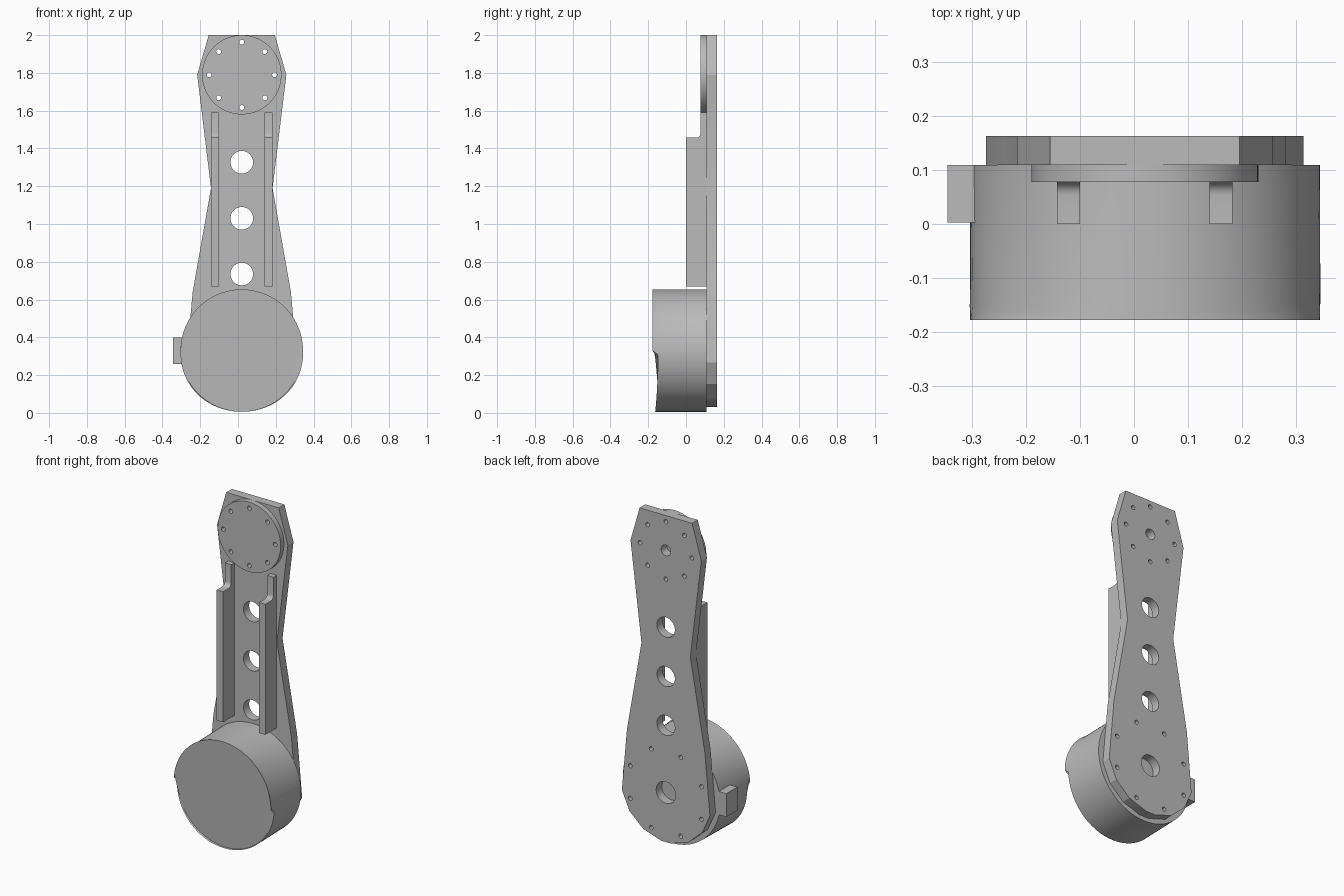
import bpy, bmesh
from math import sin, cos, radians, tau
from mathutils import Matrix

if "Cube" in bpy.data.objects:
    bpy.data.objects.remove(bpy.data.objects["Cube"])

CX = 0.02                      # centre line of the arm
LOW, HIGH = 0.33, 1.79         # heights of the two joint axes
BACK, FACE = 0.163, 0.109      # back and front of the plate

grey = bpy.data.materials.new("plain_grey")
grey.use_nodes = True
colour = (0.5, 0.5, 0.5, 1)
grey.diffuse_color = colour
grey.node_tree.nodes["Principled BSDF"].inputs["Base Color"].default_value = colour

FRONTAL = Matrix(((1, 0, 0), (0, 0, -1), (0, 1, 0)))   # outline in xz
SIDEWAYS = Matrix(((0, 0, 1), (1, 0, 0), (0, 1, 0)))   # outline in yz


def circle(x, z, r, n=32):
    return [(x + r * cos(tau * i / n), z + r * sin(tau * i / n)) for i in range(n)]


def bolt_holes(z, ring, r, turn=0):
    angles = [radians(turn + 45 * i) for i in range(8)]
    return [circle(CX + ring * cos(a), z + ring * sin(a), r, 12) for a in angles]


def finish(name, bm):
    mesh = bpy.data.meshes.new(name)
    bm.to_mesh(mesh)
    bm.free()
    mesh.materials.append(grey)
    obj = bpy.data.objects.new(name, mesh)
    bpy.context.collection.objects.link(obj)
    bpy.ops.object.select_all(action='DESELECT')
    obj.select_set(True)
    bpy.context.view_layer.objects.active = obj
    bpy.ops.object.shade_smooth_by_angle(angle=radians(20))
    return obj


def extrude_outline(name, loops, start, end, frame):
    """Fill an outline (first loop) with holes (other loops) and extrude it."""
    curve = bpy.data.curves.new(name, 'CURVE')
    curve.dimensions, curve.fill_mode = '2D', 'BOTH'
    curve.extrude = abs(end - start) / 2
    for loop in loops:
        spline = curve.splines.new('POLY')
        spline.points.add(len(loop) - 1)
        for point, (u, v) in zip(spline.points, loop):
            point.co = (u, v, 0, 1)
        spline.use_cyclic_u = True
    temp = bpy.data.objects.new(name + "_outline", curve)
    bm = bmesh.new()
    mesh = temp.to_mesh()
    bm.from_mesh(mesh)
    temp.to_mesh_clear()
    bpy.data.objects.remove(temp)
    bpy.data.curves.remove(curve)
    bmesh.ops.remove_doubles(bm, verts=bm.verts, dist=0.0001)
    shift = frame.col[2].normalized()
    middle = (start + end) / 2
    offset = [abs(c) * middle for c in shift]
    bm.transform(Matrix.Translation(offset) @ frame.to_4x4())
    bmesh.ops.recalc_face_normals(bm, faces=bm.faces)
    return finish(name, bm)


# Arm plate: faceted lower end, narrow waist, tapered head
half = [(0.3 * cos(radians(a)), LOW + 0.3 * sin(radians(a))) for a in (-84, -60, -36, -12)]
half += [(0.26, 0.64), (0.163, 1.19), (0.236, HIGH), (0.175, 2.0)]
outline = [(CX + x, z) for x, z in half] + [(CX - x, z) for x, z in reversed(half)]
holes = [circle(CX, z, 0.06) for z in (0.735, 1.03, 1.327)]
holes += [circle(CX, LOW, 0.065), circle(CX, HIGH, 0.032)]
holes += bolt_holes(LOW, 0.257, 0.013, 22.5) + bolt_holes(HIGH, 0.173, 0.013)
extrude_outline("arm_plate", [outline] + holes, FACE, BACK, FRONTAL)

# Upper joint disc with matching bolt holes
extrude_outline("upper_disc", [circle(CX, HIGH, 0.21, 96)] + bolt_holes(HIGH, 0.173, 0.013),
                0.078, FACE, FRONTAL)

# Two stiffening rails with a rounded step near the top
step = [(0.053 + 0.025 * sin(radians(a)), 1.482 - 0.025 * cos(radians(a)))
        for a in range(0, 91, 15)]
rail = [(0.0, 0.67), (FACE, 0.67), (FACE, 1.59), (0.078, 1.59)] + step[::-1] + [(0.0, 1.457)]
for name, x in (("right_rail", CX - 0.162), ("left_rail", CX + 0.12)):
    extrude_outline(name, [rail], x, x + 0.042, SIDEWAYS)

# Motor drum with a chamfered front rim
bm = bmesh.new()
bmesh.ops.create_cone(bm, cap_ends=True, segments=96, radius1=0.324, radius2=0.324,
                      depth=FACE + BACK)
bm.transform(Matrix.Translation((CX, (FACE - BACK) / 2, LOW)) @ FRONTAL.to_4x4())
rim = [e for e in bm.edges if all(v.co.y < 0 for v in e.verts)]
bmesh.ops.bevel(bm, geom=rim, offset=0.015, segments=1, affect='EDGES')
finish("motor_drum", bm)

# Cable connector on the side of the drum
tab = [(-0.345, 0.26), (-0.24, 0.26), (-0.24, 0.4), (-0.345, 0.4)]
extrude_outline("connector_tab", [tab], 0.003, FACE, FRONTAL)
